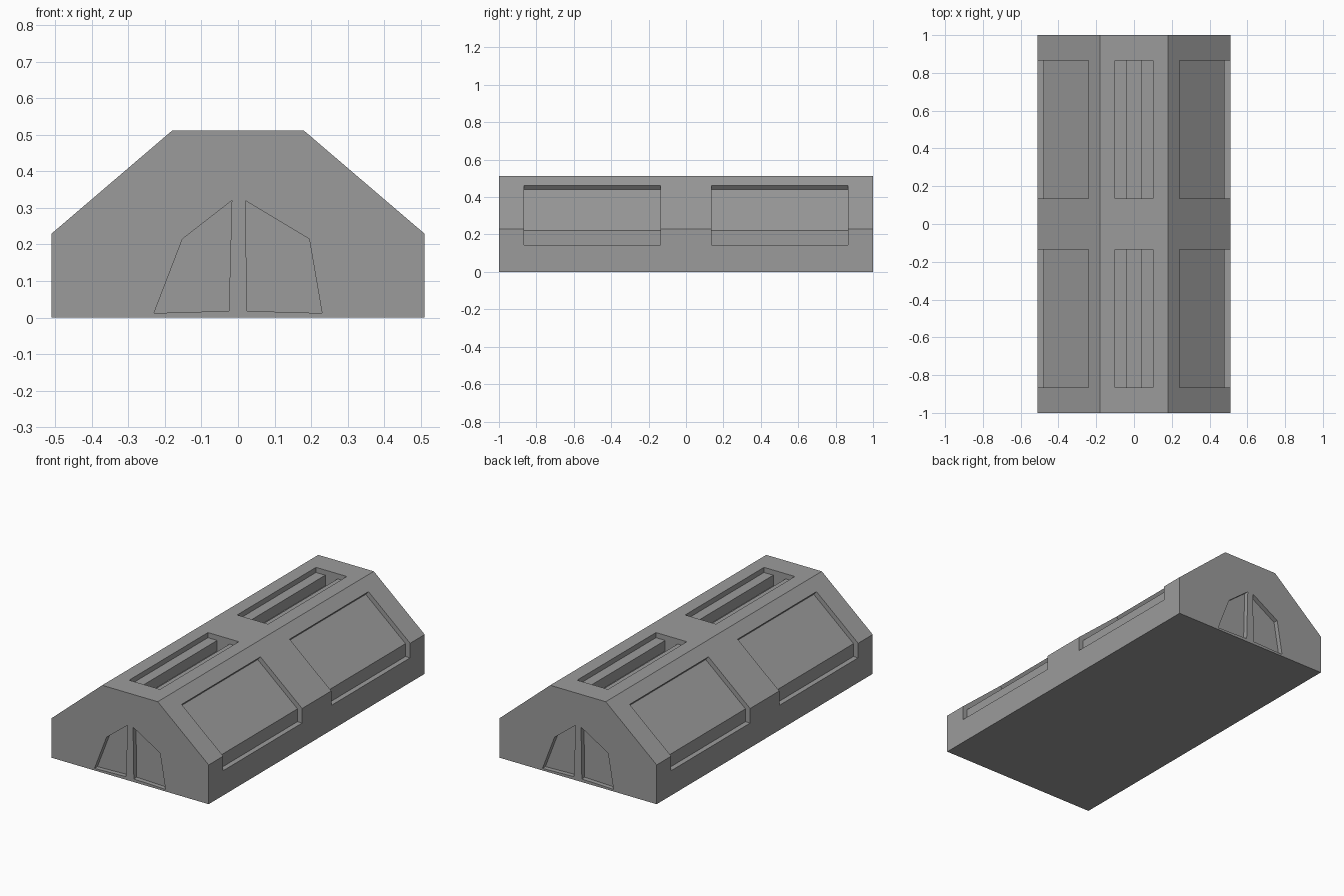
import bpy, bmesh
from mathutils import Vector

cube = bpy.data.objects.get("Cube")
if cube:
    bpy.data.objects.remove(cube, do_unlink=True)

grey = bpy.data.materials.new("plain grey")
grey.use_nodes = True
colour = (0.33, 0.33, 0.33, 1)
grey.diffuse_color = colour
grey.node_tree.nodes["Principled BSDF"].inputs["Base Color"].default_value = colour


def prism(name, profile, y0, y1):
    """Extrude an (x, z) outline along y."""
    bm = bmesh.new()
    face = bm.faces.new([bm.verts.new((x, y0, z)) for x, z in profile])
    ext = bmesh.ops.extrude_face_region(bm, geom=[face])
    moved = [g for g in ext["geom"] if isinstance(g, bmesh.types.BMVert)]
    bmesh.ops.translate(bm, verts=moved, vec=Vector((0, y1 - y0, 0)))
    bmesh.ops.recalc_face_normals(bm, faces=bm.faces)
    mesh = bpy.data.meshes.new(name)
    bm.to_mesh(mesh)
    bm.free()
    mesh.materials.append(grey)
    obj = bpy.data.objects.new(name, mesh)
    bpy.context.collection.objects.link(obj)
    return obj


def carve(body, profile, y0, y1):
    """Cut a prism out of the body and discard the cutter."""
    cutter = prism("cutter", profile, y0, y1)
    cutter.hide_render = True
    mod = body.modifiers.new("recess", "BOOLEAN")
    mod.operation = "DIFFERENCE"
    mod.solver = "EXACT"
    mod.object = cutter
    bpy.context.view_layer.objects.active = body
    bpy.ops.object.modifier_apply(modifier=mod.name)
    bpy.data.objects.remove(cutter, do_unlink=True)


# Main hall: vertical walls, sloped roof sides and a flat top
hall = prism("shelter_hall", [(-0.51, 0), (0.51, 0), (0.51, 0.23), (0.18, 0.512),
                              (-0.18, 0.512), (-0.51, 0.23)], -1, 1)

# Outlines of the roof side panel and the stepped roof trough
side_panel = [(0.292, 0.522), (0.2225, 0.44), (0.48, 0.22), (0.48, 0.145),
              (0.6, 0.145), (0.6, 0.522)]
ledge, floor = 0.482, 0.42
trough = [(-0.1, 0.6), (-0.1, ledge), (-0.04, ledge), (-0.04, floor),
          (0.04, floor), (0.04, ledge), (0.1, ledge), (0.1, 0.6)]

# Two bays, each with a panel on both sides and a trough on top
for bay in (-0.5, 0.5):
    y0, y1 = bay - 0.365, bay + 0.365
    carve(hall, trough, y0, y1)
    for side in (-1, 1):
        carve(hall, [(side * x, z) for x, z in side_panel], y0, y1)

# Pairs of door panels, turned half round for the back end
doors = [
    [(0.02, 0.32), (0.195, 0.215), (0.23, 0.012), (0.025, 0.018)],
    [(-0.017, 0.32), (-0.152, 0.215), (-0.23, 0.012), (-0.025, 0.018)],
]
for end in (1, -1):
    for door in doors:
        carve(hall, [(end * x, z) for x, z in door], end * -1.1, end * -0.973)
